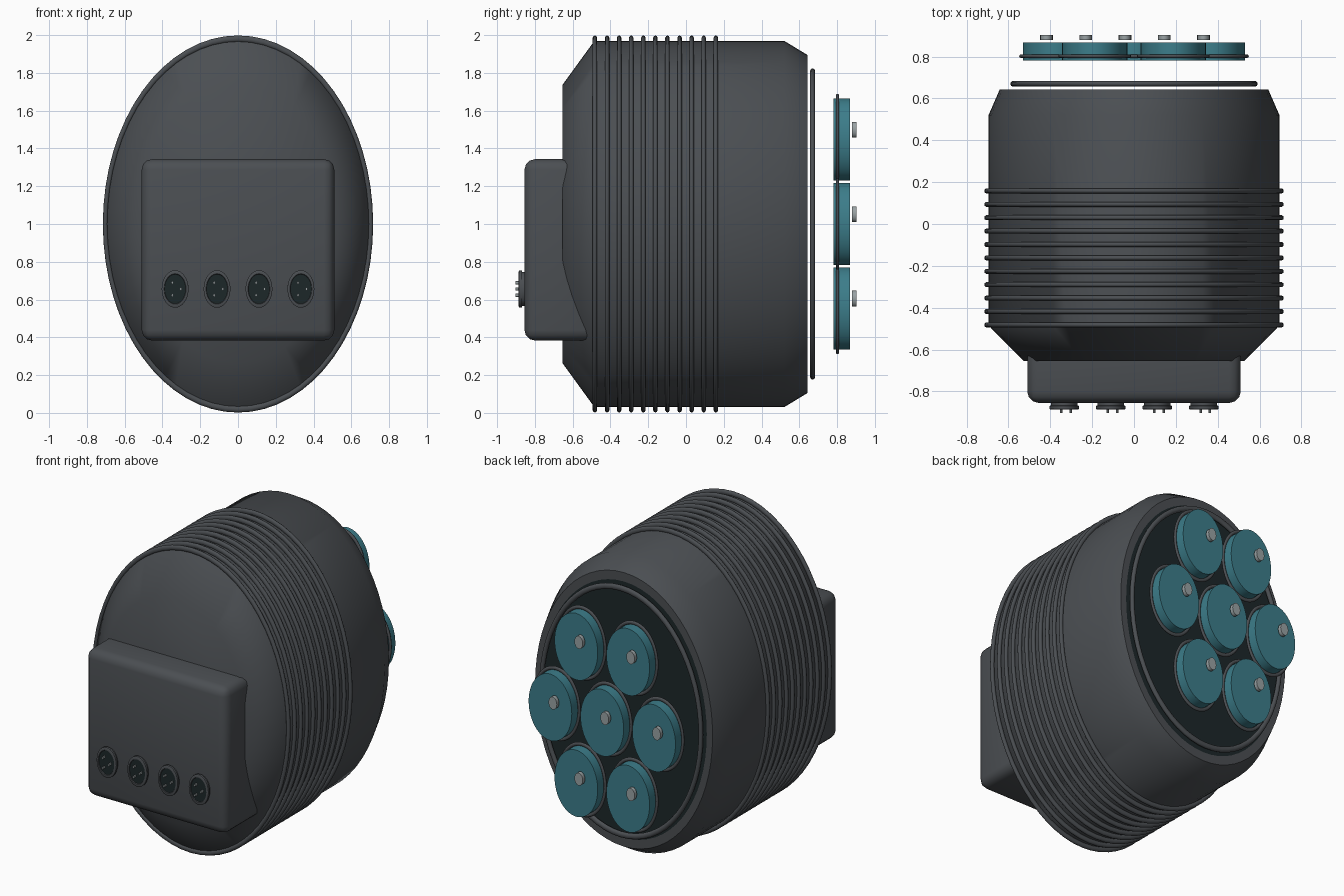
import bpy, bmesh, math

if "Cube" in bpy.data.objects:
    bpy.data.objects.remove(bpy.data.objects["Cube"])

STRETCH = 1.395   # every round part is an ellipse, taller than wide
MID = 1.0         # height of the main axis


def material(name, rgb):
    m = bpy.data.materials.new(name)
    m.diffuse_color = (*rgb, 1)
    m.use_nodes = True
    m.node_tree.nodes["Principled BSDF"].inputs["Base Color"].default_value = m.diffuse_color
    return m


GREY = material("charcoal grey", (0.070, 0.077, 0.085))
DARK = material("near black", (0.012, 0.020, 0.022))
TEAL = material("teal", (0.045, 0.205, 0.255))
SILVER = material("light grey", (0.32, 0.36, 0.37))


def finish(bm, name, mats, angle=35):
    bmesh.ops.recalc_face_normals(bm, faces=bm.faces)
    mesh = bpy.data.meshes.new(name)
    bm.to_mesh(mesh)
    bm.free()
    for m in mats:
        mesh.materials.append(m)
    ob = bpy.data.objects.new(name, mesh)
    bpy.context.collection.objects.link(ob)
    bpy.ops.object.select_all(action='DESELECT')
    ob.select_set(True)
    bpy.context.view_layer.objects.active = ob
    bpy.ops.object.shade_smooth_by_angle(angle=math.radians(angle))
    return ob


def lathe(name, profile, mats, x=0, z=MID, n=48, loop=False, rule=None, angle=35):
    """Turn (radius, y) points round the y axis into an elliptical solid."""
    bm = bmesh.new()
    rings = []
    for r, y in profile:
        rings.append([bm.verts.new((x + r * math.cos(t * math.tau / n), y,
                                    z + STRETCH * r * math.sin(t * math.tau / n)))
                      for t in range(n)])
    pairs = list(zip(rings, rings[1:]))
    if loop:
        pairs.append((rings[-1], rings[0]))
    for a, b in pairs:
        for i in range(n):
            j = (i + 1) % n
            bm.faces.new((a[i], a[j], b[j], b[i]))
    if not loop:
        bm.faces.new(rings[0])
        bm.faces.new(rings[-1])
    if rule:
        for f in bm.faces:
            f.material_index = rule(f.calc_center_median(), len(f.verts))
    return finish(bm, name, mats, angle)


def ring(name, major, minor, y, mat, x=0, z=MID, n=64, sides=10):
    pts = [(major + minor * math.cos(a * math.tau / sides),
            y + minor * math.sin(a * math.tau / sides)) for a in range(sides)]
    return lathe(name, pts, [mat], x, z, n, loop=True, angle=60)


# main barrel with a dark rear plate
lathe("barrel", [(0.527, -0.655), (0.695, -0.485), (0.695, 0.52), (0.642, 0.642), (0.60, 0.642)],
      [GREY, DARK], n=64, angle=50,
      rule=lambda c, sides: int(sides > 4 and c.y > 0))

# cooling ribs
for i in range(11):
    ring(f"rib_{i + 1}", 0.703, 0.0125, -0.482 + 0.064 * i, GREY)

# rim ring floating behind the barrel
ring("rear_rim", 0.577, 0.014, 0.67, GREY)

# connector box on the front
bm = bmesh.new()
bmesh.ops.create_cube(bm, size=1)
for v in bm.verts:
    v.co = (v.co.x * 1.02, -0.655 + v.co.y * 0.40, 0.863 + v.co.z * 0.96)
bmesh.ops.bevel(bm, geom=bm.edges[:], offset=0.055, segments=3, profile=0.5, affect='EDGES')
finish(bm, "connector_box", [GREY])

# four sockets, each with three pins
for i in range(4):
    sx, sz = -0.333 + 0.222 * i, 0.656
    lathe(f"socket_{i + 1}",
          [(0.064, -0.84), (0.064, -0.867), (0.071, -0.869), (0.071, -0.883),
           (0.066, -0.886), (0.058, -0.886), (0.056, -0.881)],
          [GREY, DARK], sx, sz, n=32,
          rule=lambda c, sides: int(sides > 4 and c.y < -0.86))
    for k, (px, pz) in enumerate(((-0.015, 0.033), (0.03, 0.0), (-0.015, -0.033))):
        lathe(f"pin_{i + 1}_{k + 1}", [(0.006, -0.875), (0.006, -0.903)],
              [SILVER], sx + px, sz + pz, n=8)

# seven drive discs in a hexagonal cluster, each with a collar and a knob
cells = [(x, 0.0) for x in (-0.375, 0, 0.375)]
cells += [(x, z) for x in (-0.1875, 0.1875) for z in (-0.447, 0.447)]
for i, (cx, cz) in enumerate(cells):
    z = MID + cz
    lathe(f"disc_{i + 1}", [(0.156, 0.782), (0.156, 0.867)], [TEAL], cx, z)
    ring(f"disc_collar_{i + 1}", 0.165, 0.009, 0.802, GREY, cx, z, n=48, sides=8)
    lathe(f"disc_knob_{i + 1}", [(0.03, 0.879), (0.03, 0.903)],
          [SILVER], cx - 0.043, z + 0.052, n=16)
